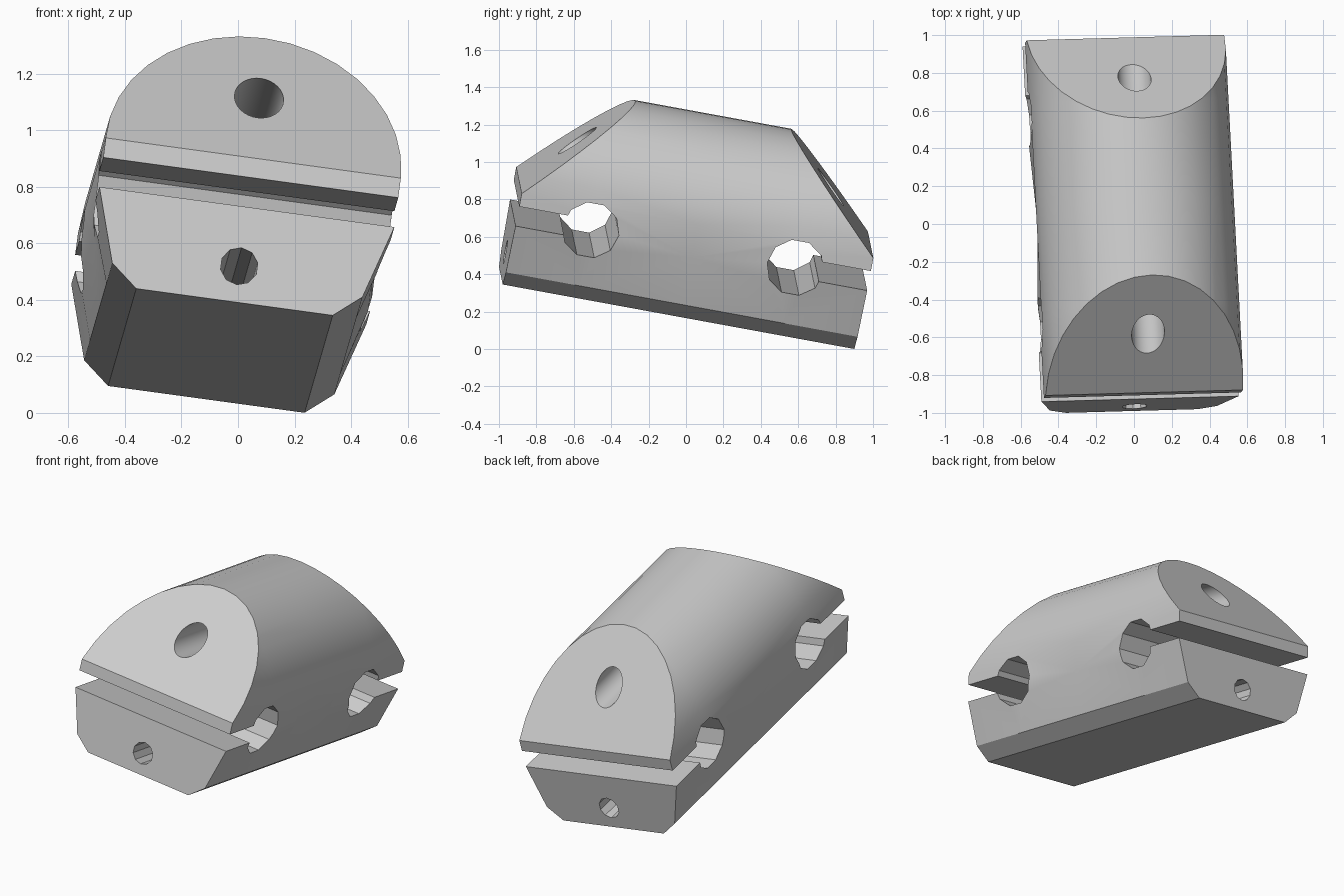
import bpy, bmesh, math
from mathutils import Matrix, Vector

cube = bpy.data.objects.get("Cube")
if cube:
    bpy.data.objects.remove(cube)

# Local frame: x across, y along the block, z up from its base
LENGTH, HALF, ARC_Z = 1.914, 0.527, 0.53
SLOT_LOW, SLOT_HIGH = 0.345, 0.452
HOLE_Y, HOLE_Z = 0.40, 0.395

grey = bpy.data.materials.new("plain grey")
grey.use_nodes = True
grey.diffuse_color = (0.6, 0.6, 0.6, 1)
grey.node_tree.nodes["Principled BSDF"].inputs["Base Color"].default_value = grey.diffuse_color


def make_object(name, bm):
    bmesh.ops.recalc_face_normals(bm, faces=bm.faces[:])
    mesh = bpy.data.meshes.new(name)
    bm.to_mesh(mesh)
    bm.free()
    obj = bpy.data.objects.new(name, mesh)
    bpy.context.collection.objects.link(obj)
    return obj


def cutter(name, sides, radius, centre, axis, depth):
    bm = bmesh.new()
    turn = Vector((0, 0, 1)).rotation_difference(Vector(axis)).to_matrix().to_4x4()
    bmesh.ops.create_cone(bm, cap_ends=True, segments=sides, radius1=radius, radius2=radius,
                          depth=depth, matrix=Matrix.Translation(centre) @ turn)
    return make_object(name, bm)


def slot(name, y):
    bm = bmesh.new()
    size = (2, 2 * HOLE_Y, SLOT_HIGH - SLOT_LOW)
    place = Matrix.Translation((0, y, (SLOT_LOW + SLOT_HIGH) / 2))
    bmesh.ops.create_cube(bm, size=1, matrix=place @ Matrix.Diagonal((*size, 1)))
    return make_object(name, bm)


def section(waist):
    """Chamfered base, slightly tapered sides and a round top."""
    side = [(0.351, 0), (0.447, 0.08), (waist, SLOT_LOW)]
    arc = [(HALF * math.cos(math.pi * i / 18), ARC_Z + HALF * math.sin(math.pi * i / 18))
           for i in range(19)]
    return side + arc + [(-x, z) for x, z in reversed(side)]


# Block body lofted along its length, pinched at the middle
bm = bmesh.new()
rings = []
for y, waist in [(0, HALF), (HOLE_Y, HALF), (LENGTH / 2, 0.497),
                 (LENGTH - HOLE_Y, HALF), (LENGTH, HALF)]:
    rings.append([bm.verts.new((x, y, z)) for x, z in section(waist)])
for a, b in zip(rings, rings[1:]):
    for i in range(len(a)):
        j = (i + 1) % len(a)
        bm.faces.new((a[i], a[j], b[j], b[i]))
bm.faces.new(rings[0])
bm.faces.new(rings[-1])

# Sloping cuts on both upper ends
for y, direction in ((0, -1), (LENGTH, 1)):
    cut = bmesh.ops.bisect_plane(bm, geom=bm.verts[:] + bm.edges[:] + bm.faces[:],
                                 plane_co=(0, y, 0.523), plane_no=(0, direction, 1),
                                 clear_outer=True)
    edges = [e for e in bm.edges if e.is_boundary]
    bmesh.ops.holes_fill(bm, edges=edges, sides=0)
body = make_object("clamp_block", bm)
body.data.materials.append(grey)

# Cross holes, end slots and lengthwise bores
middle = LENGTH / 2
cutters = [
    cutter("upper_bore", 32, 0.0875, (0, middle, 0.79), (0, 1, 0), 3),
    cutter("lower_bore", 10, 0.067, (0, middle, 0.13), (0, 1, 0), 3),
]
for label, hole_y, slot_y in (("front", HOLE_Y, 0), ("back", LENGTH - HOLE_Y, LENGTH)):
    cutters.append(cutter(label + "_cross_hole", 10, 0.153, (0, hole_y, HOLE_Z), (1, 0, 0), 2))
    cutters.append(slot(label + "_slot", slot_y))
for c in cutters:
    c.hide_render = True
    mod = body.modifiers.new(c.name, 'BOOLEAN')
    mod.operation = 'DIFFERENCE'
    mod.solver = 'EXACT'
    mod.object = c

bpy.ops.object.select_all(action='DESELECT')
bpy.context.view_layer.objects.active = body
body.select_set(True)
for c in cutters:
    bpy.ops.object.modifier_apply(modifier=c.name)
    bpy.data.objects.remove(c)

# Tilted resting pose
along = Vector((-0.052, 0.982, -0.180)).normalized()
across = Vector((0.990, 0.028, -0.135))
across = (across - along * across.dot(along)).normalized()
up = across.cross(along)
pose = Matrix((across, along, up)).transposed().to_4x4()
pose.translation = (-0.0125, -0.99, 0.3925)
body.data.transform(pose)
bpy.ops.object.shade_smooth_by_angle(angle=math.radians(30))
